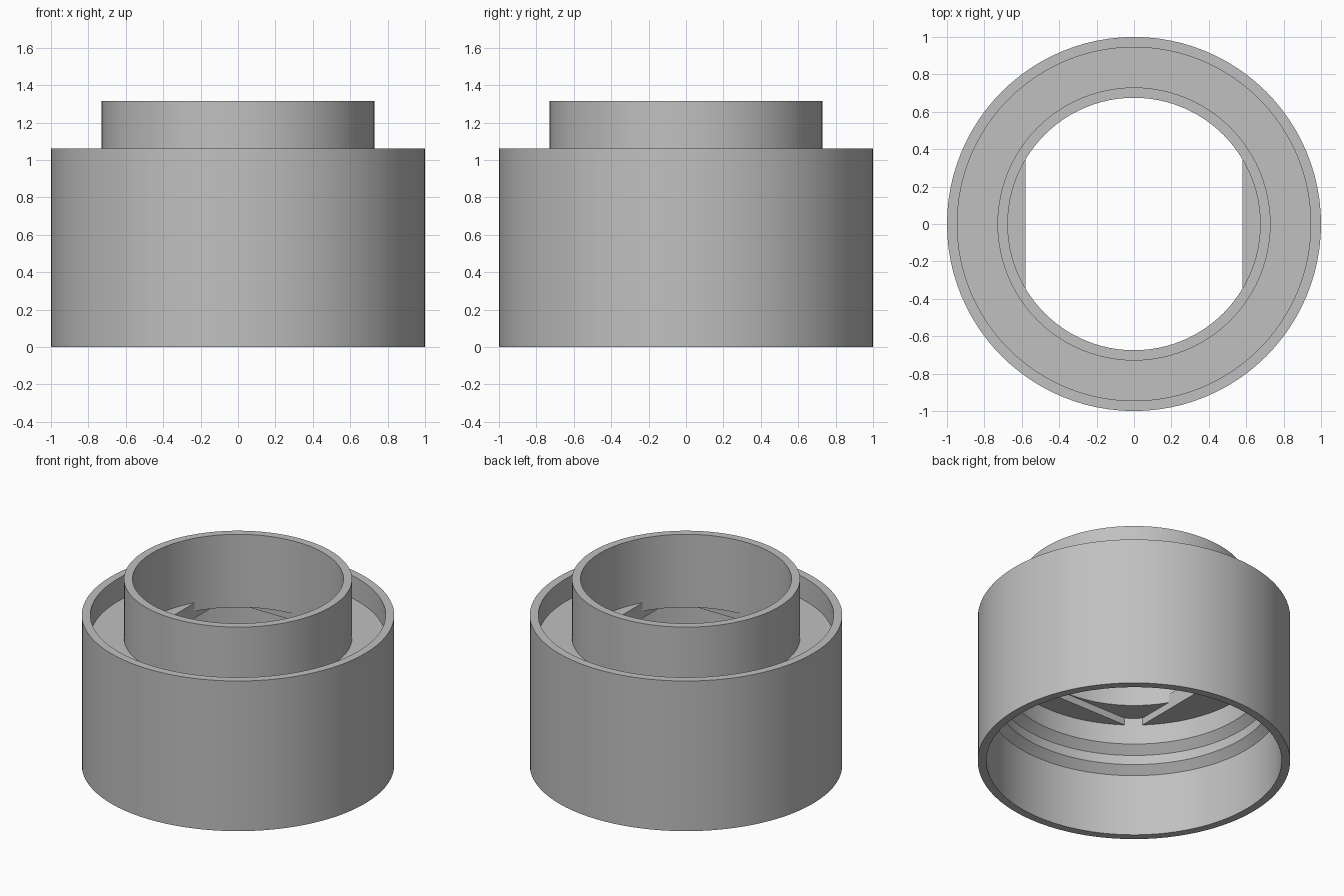
import bpy, bmesh, math

cube = bpy.data.objects.get("Cube")
if cube:
    bpy.data.objects.remove(cube, do_unlink=True)

grey = bpy.data.materials.new("plain grey")
grey.use_nodes = True
colour = (0.53, 0.53, 0.53, 1)
grey.diffuse_color = colour
grey.node_tree.nodes["Principled BSDF"].inputs["Base Color"].default_value = colour

SIDES = 96
BORE = 0.84
HOLE = 0.675


def finish(name, bm):
    bmesh.ops.recalc_face_normals(bm, faces=bm.faces)
    mesh = bpy.data.meshes.new(name)
    bm.to_mesh(mesh)
    bm.free()
    mesh.materials.append(grey)
    obj = bpy.data.objects.new(name, mesh)
    bpy.context.collection.objects.link(obj)
    bpy.ops.object.select_all(action="DESELECT")
    obj.select_set(True)
    bpy.context.view_layer.objects.active = obj
    bpy.ops.object.shade_smooth_by_angle(angle=math.radians(30))
    return obj


def lathe(name, profile):
    """Spin a closed (radius, height) profile about z."""
    bm = bmesh.new()
    rings = []
    for i in range(SIDES):
        a = math.tau * i / SIDES
        rings.append([bm.verts.new((r * math.cos(a), r * math.sin(a), z)) for r, z in profile])
    n = len(profile)
    for i in range(SIDES):
        a, b = rings[i], rings[(i + 1) % SIDES]
        for j in range(n):
            k = (j + 1) % n
            bm.faces.new((a[j], b[j], b[k], a[k]))
    return finish(name, bm)


def segment(name, radius, flat, z0, z1, turn):
    """Prism of the circle segment lying beyond a flat chord."""
    half = math.acos(flat / radius)
    bm = bmesh.new()
    steps = 24
    verts = []
    for i in range(steps + 1):
        a = turn - half + 2 * half * i / steps
        verts.append(bm.verts.new((radius * math.cos(a), radius * math.sin(a), z0)))
    base = bm.faces.new(verts)
    top = bmesh.ops.extrude_face_region(bm, geom=[base])
    moved = [v for v in top["geom"] if isinstance(v, bmesh.types.BMVert)]
    bmesh.ops.translate(bm, verts=moved, vec=(0, 0, z1 - z0))
    return finish(name, bm)


# Outer shell, recessed top plate, neck tube and stepped bore
lathe("housing", [
    (1, 0), (1, 1.06), (0.945, 1.06), (0.945, 0.9),
    (0.73, 0.9), (0.73, 1.315), (HOLE, 1.315), (HOLE, 0.8),
    (BORE, 0.8), (BORE, 0.61), (0.893, 0.556),
    (0.893, 0.489), (0.945, 0.437), (0.945, 0),
])

# Flat-sided lips narrowing the hole, with a rectangular opening beneath
for side, turn in (("left", 0), ("right", math.pi)):
    segment(side + "_lip", HOLE + 0.005, 0.58, 0.8, 0.86, turn)
    segment(side + "_under_lip", BORE + 0.01, 0.58, 0.75, 0.81, turn)
for side, turn in (("back", math.pi / 2), ("front", -math.pi / 2)):
    segment(side + "_under_lip", BORE + 0.01, 0.68, 0.75, 0.81, turn)
